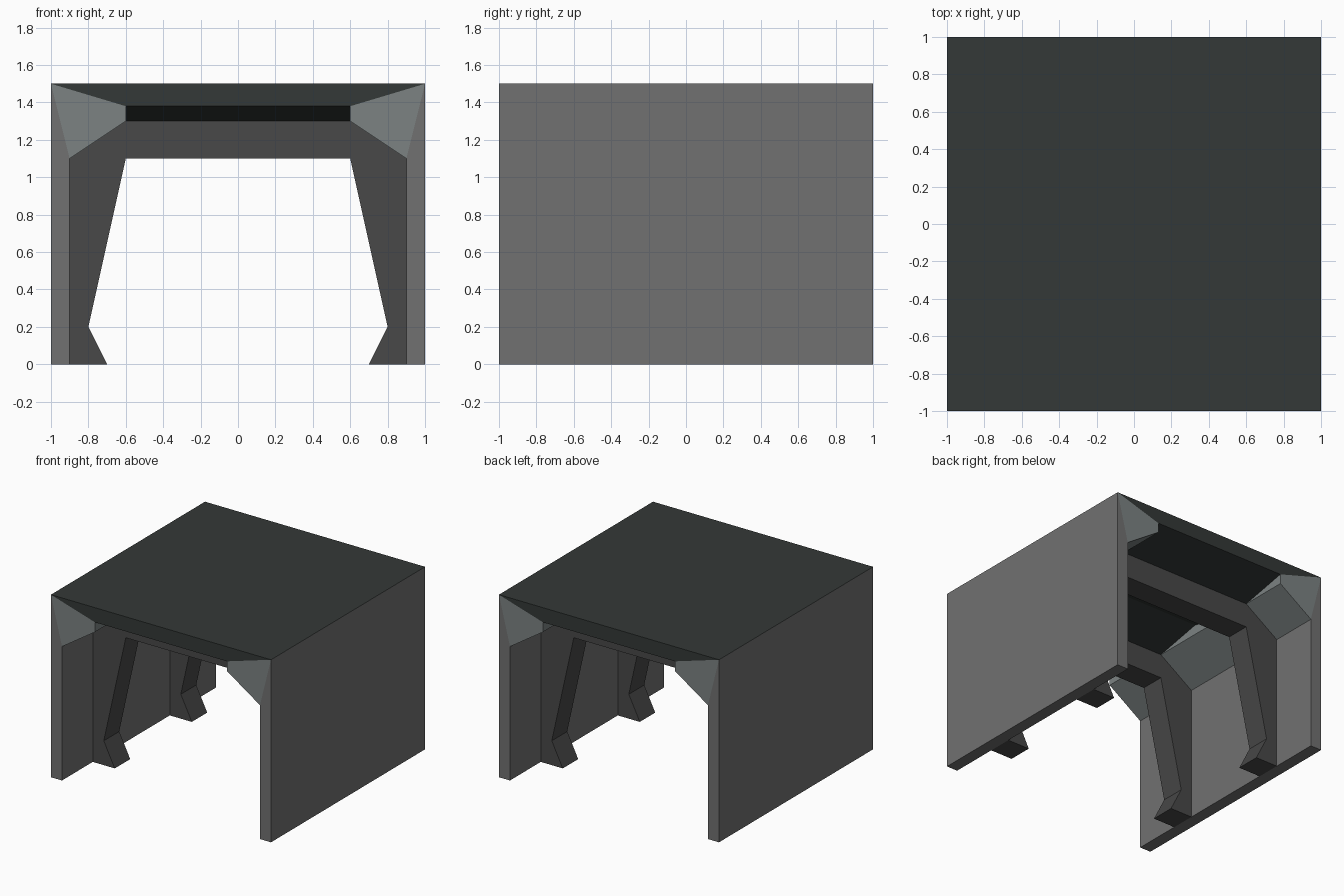
import bpy, bmesh
from mathutils import Vector

if "Cube" in bpy.data.objects:
    bpy.data.objects.remove(bpy.data.objects["Cube"])


def material(name, color):
    m = bpy.data.materials.new(name)
    m.diffuse_color = (*color, 1)
    m.use_nodes = True
    m.node_tree.nodes["Principled BSDF"].inputs["Base Color"].default_value = m.diffuse_color
    return m


WALL = material("wall_grey", (0.165, 0.165, 0.165))
BRACE = material("brace_pale_grey", (0.2, 0.225, 0.225))
ROOF = material("roof_dark", (0.034, 0.04, 0.038))
RIB = material("rib_dark_grey", (0.066, 0.066, 0.066))


def make_object(name, bm, mat):
    me = bpy.data.meshes.new(name)
    bm.to_mesh(me)
    bm.free()
    me.materials.append(mat)
    ob = bpy.data.objects.new(name, me)
    bpy.context.collection.objects.link(ob)
    return ob


# Ceiling height along the tunnel: low at the ribs, raised between them
STATIONS = [(-1, 1.38), (-0.6, 1.3), (-0.4, 1.3), (0, 1.38),
            (0.4, 1.3), (0.6, 1.3), (1, 1.38)]
# Part of each profile segment: 0 walls, 1 braces, 2 roof
SEGMENTS = [0, 0, 0, 1, 1, 2, 1, 1, 0, 0, 0, 2]
# End faces as (part, profile indices)
CAPS = [(0, (0, 1, 2, 3)), (1, (0, 3, 4, 5)), (2, (0, 5, 6, 11)),
        (1, (6, 7, 8, 11)), (0, (8, 9, 10, 11))]


def section(bm, y, zc):
    half = [(1, 1.5), (1, 0), (0.9, 0), (0.9, 1.1), (0.6, 1.3), (0.6, zc)]
    pts = half + [(-x, z) for x, z in reversed(half)]
    return [bm.verts.new((x, y, z)) for x, z in pts]


def shell_part(name, part, mat):
    """Loft the closed tunnel shell, then keep the faces of one part."""
    bm = bmesh.new()
    rings = [section(bm, y, zc) for y, zc in STATIONS]
    for a, b in zip(rings, rings[1:]):
        for i, seg in enumerate(SEGMENTS):
            j = (i + 1) % len(SEGMENTS)
            bm.faces.new((a[i], a[j], b[j], b[i])).material_index = seg
    for ring in (rings[0], rings[-1]):
        for p, ids in CAPS:
            bm.faces.new([ring[i] for i in ids]).material_index = p
    bmesh.ops.remove_doubles(bm, verts=bm.verts[:], dist=1e-4)
    bmesh.ops.recalc_face_normals(bm, faces=bm.faces[:])
    unwanted = [f for f in bm.faces if f.material_index != part]
    bmesh.ops.delete(bm, geom=unwanted, context='FACES')
    for f in bm.faces:
        f.material_index = 0
    bmesh.ops.dissolve_limit(bm, angle_limit=0.01, verts=bm.verts[:],
                             edges=bm.edges[:])
    return make_object(name, bm, mat)


shell_part("side_walls", 0, WALL)
shell_part("corner_braces", 1, BRACE)
shell_part("roof", 2, ROOF)


# Arched ribs standing against the inside of the shell
def rib(name, y):
    half = [(0.6, 1.3), (0.9, 1.1), (0.9, 0), (0.7, 0), (0.8, 0.2), (0.6, 1.1)]
    pts = half + [(-x, z) for x, z in reversed(half)]
    bm = bmesh.new()
    face = bm.faces.new([bm.verts.new((x, y - 0.1, z)) for x, z in pts])
    ext = bmesh.ops.extrude_face_region(bm, geom=[face])
    verts = [g for g in ext["geom"] if isinstance(g, bmesh.types.BMVert)]
    bmesh.ops.translate(bm, verts=verts, vec=Vector((0, 0.2, 0)))
    bmesh.ops.recalc_face_normals(bm, faces=bm.faces[:])
    return make_object(name, bm, RIB)


rib("front_rib", -0.5)
rib("back_rib", 0.5)
